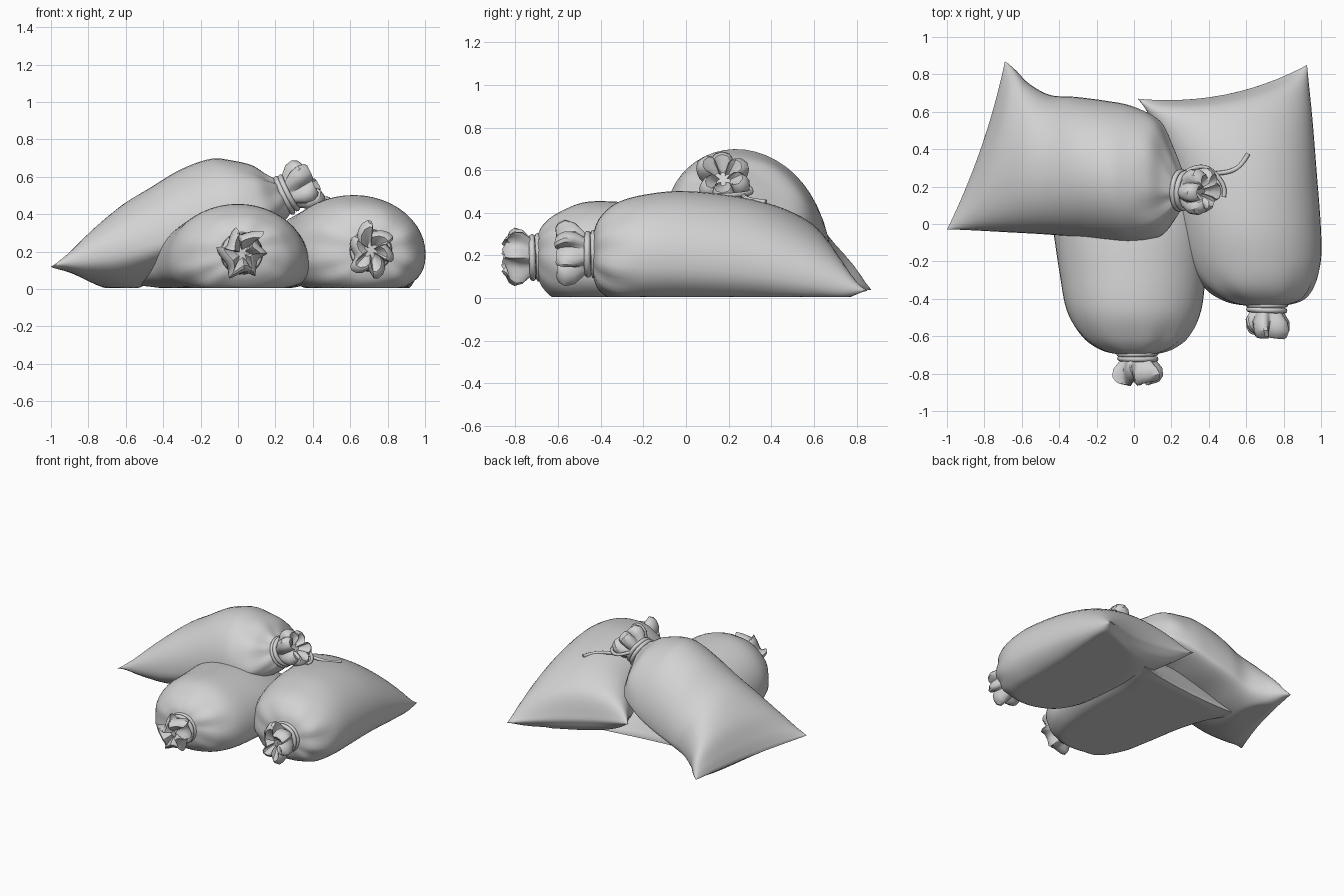
import bpy, bmesh, math, random
from mathutils import Vector

if "Cube" in bpy.data.objects:
    bpy.data.objects.remove(bpy.data.objects["Cube"])

random.seed(4)
cloth = bpy.data.materials.new("grey_cloth")
cloth.diffuse_color = (0.65, 0.65, 0.65, 1)
cloth.use_nodes = True
cloth.node_tree.nodes["Principled BSDF"].inputs["Base Color"].default_value = cloth.diffuse_color
SEG = 48


def finish(name, bm, angle=40):
    bmesh.ops.recalc_face_normals(bm, faces=bm.faces)
    me = bpy.data.meshes.new(name)
    bm.to_mesh(me)
    bm.free()
    me.materials.append(cloth)
    me.shade_smooth()
    me.set_sharp_from_angle(angle=math.radians(angle))
    ob = bpy.data.objects.new(name, me)
    bpy.context.collection.objects.link(ob)
    return ob


def loft(name, rings, angle=40, seam=False):
    bm = bmesh.new()
    vs = [[bm.verts.new(p) for p in ring] for ring in rings]
    n = len(vs[0])
    for a, b in zip(vs, vs[1:]):
        for i in range(n):
            j = (i + 1) % n
            bm.faces.new((a[i], a[j], b[j], b[i]))
    bm.faces.new(vs[0])
    end = vs[-1]
    if seam:
        # sewn end: join the upper edge to the lower edge in strips
        for i in range(n // 2):
            quad = (end[i], end[i + 1], end[n - i - 1], end[(n - i) % n])
            bm.faces.new(list(dict.fromkeys(quad)))
    else:
        bm.faces.new(end)
    return finish(name, bm, angle)


def spline(keys, t):
    # Catmull-Rom through rows of numbers
    i = min(int(t), len(keys) - 2)
    f = t - i
    a, b, c, d = (keys[min(max(k, 0), len(keys) - 1)] for k in range(i - 1, i + 3))
    return [0.5 * (2 * q + (r - p) * f + (2 * p - 5 * q + 4 * r - s) * f * f
                   + (3 * q - p - 3 * r + s) * f ** 3) for p, q, r, s in zip(a, b, c, d)]


def power(v, e):
    return math.copysign(abs(v) ** e, v)


def bag(name, keys, phase, lean=0):
    # each key: left edge xyz, right edge xyz, top z, bottom z, seam sag
    rings, steps = [], 6
    total = (len(keys) - 1) * steps
    for s in range(total + 1):
        t = s / steps
        k = spline(keys, t)
        left, right = Vector(k[0:3]), Vector(k[3:6])
        mid, half = (left + right) / 2, (right - left) / 2
        back = Vector((0, 0, 1)).cross(half).normalized()
        fold = 0.09 * max(0, 1 - t / 2.8) * min(1, t * 2)
        tilt = lean * max(0, 1 - t / 4)
        ring = []
        for i in range(SEG):
            a = 2 * math.pi * i / SEG
            c, sn = math.cos(a), math.sin(a)
            m = 1 + fold * math.cos(9 * a + phase) * (0.6 + 0.4 * math.sin(2 * a + phase))
            if sn >= 0:
                h, u, w = k[6] - mid.z, c, sn
            else:
                h, u, w = mid.z - k[7], power(c, 0.8), power(sn, 0.8)
            p = mid + half * u * m + Vector((0, 0, h * w * m)) - back * k[8] * (1 - u * u)
            p += back * tilt * h * w
            p.z = max(p.z, 0.004)
            ring.append(p)
        rings.append(ring)
    return loft(name, rings, 50, True)


def ruffle(name, base, axis, petals, phase):
    # gathered cloth mouth: wavy rings out, then folded back inside
    q = Vector(axis).to_track_quat('Z', 'Y')
    rows = [(-0.03, .085, .03), (0.0, .075, .08), (0.035, .09, .12), (0.08, .118, .16),
            (0.125, .118, .22), (0.155, .10, .26), (0.165, .083, .30), (0.145, .06, .35),
            (0.11, .03, .35)]
    n = petals * 8
    droop = [random.uniform(-0.035, 0.02) for _ in range(petals)]
    size = [random.uniform(-0.12, 0.12) for _ in range(petals)]
    twist = [random.uniform(-0.25, 0.25) for _ in range(petals)]
    rings = []
    for d, r, amp in rows:
        ring = []
        grow = max(0, d) / 0.16
        for i in range(n):
            g, a = i // 8, 2 * math.pi * i / n
            hump = grow * math.sin(math.pi * (i % 8) / 8)
            rr = r * (1 - amp * math.cos(petals * a) + 0.14 * grow * math.sin(2 * a + phase)
                      + size[g] * hump)
            b = a + phase + grow * 0.2 * math.sin(petals * a + 1.5 * phase) + twist[g] * hump
            z = d + droop[g] * hump
            ring.append(Vector(base) + q @ Vector((rr * math.cos(b), rr * math.sin(b), z)))
        rings.append(ring)
    return loft(name, rings, 35)


def rope(name, points, closed=False, radius=0.014):
    cu = bpy.data.curves.new(name, 'CURVE')
    cu.dimensions = '3D'
    cu.bevel_depth = radius
    cu.bevel_resolution = 2
    cu.resolution_u = 5
    cu.use_fill_caps = True
    sp = cu.splines.new('NURBS')
    sp.points.add(len(points) - 1)
    for p, co in zip(sp.points, points):
        p.co = (*co, 1)
    sp.use_cyclic_u = closed
    sp.use_endpoint_u = not closed
    sp.order_u = 4
    cu.materials.append(cloth)
    ob = bpy.data.objects.new(name, cu)
    bpy.context.collection.objects.link(ob)


def tie(name, base, axis):
    # two turns of cord around the neck
    q = Vector(axis).to_track_quat('Z', 'Y')
    for n, (d, r) in enumerate(((-0.008, .098), (0.02, .094))):
        pts = [Vector(base) + q @ Vector((r * 1.06 * math.cos(a), r * 1.06 * math.sin(a),
                                          d + 0.005 * math.sin(a + n)))
               for a in (2 * math.pi * i / 12 for i in range(12))]
        rope(f"{name}_{n + 1}", pts, True, 0.015)


# Bag lying in front, in the middle
bag("middle_bag", [
    (-.06, -.70, .20, .10, -.70, .20, .28, .12, 0),
    (-.17, -.675, .19, .20, -.67, .19, .34, .05, 0),
    (-.28, -.60, .17, .29, -.60, .17, .40, -.01, 0),
    (-.36, -.46, .15, .36, -.46, .15, .452, -.03, 0),
    (-.40, -.25, .13, .385, -.22, .13, .445, -.03, 0),
    (-.44, .00, .12, .39, .00, .12, .415, -.03, 0),
    (-.50, .20, .10, .385, .22, .10, .34, -.02, 0),
    (-.56, .35, .06, .375, .41, .05, .22, -.01, .01),
    (-.60, .45, .025, .37, .54, .025, .032, .012, .03)], 0.4)

# Bag lying on the right
bag("right_bag", [
    (.63, -.44, .20, .79, -.44, .20, .28, .12, 0),
    (.50, -.415, .20, .90, -.405, .20, .37, .04, 0),
    (.38, -.34, .20, .965, -.32, .19, .445, -.01, 0),
    (.29, -.20, .19, 1.0, -.19, .19, .485, -.03, 0),
    (.24, .00, .19, .998, .00, .18, .502, -.03, 0),
    (.20, .25, .19, .975, .30, .15, .47, -.03, 0),
    (.14, .45, .20, .955, .55, .10, .405, -.02, .01),
    (.07, .60, .20, .935, .75, .05, .30, .015, .035),
    (.02, .67, .20, .925, .85, .035, .125, .105, .07)], 1.7)

# Bag leaning on top of the others
bag("top_bag", [
    (.25, .10, .50, .25, .26, .50, .58, .42, 0),
    (.215, .03, .46, .20, .40, .45, .61, .36, 0),
    (.14, -.06, .41, .13, .555, .38, .66, .30, 0),
    (.00, -.095, .37, -.01, .63, .29, .688, .26, 0),
    (-.14, -.09, .33, -.16, .66, .23, .692, .19, 0),
    (-.30, -.07, .28, -.32, .68, .18, .635, .125, 0),
    (-.48, -.055, .23, -.45, .69, .14, .54, .05, 0),
    (-.66, -.045, .19, -.56, .75, .10, .445, .00, 0),
    (-.84, -.035, .155, -.63, .82, .07, .32, .01, .01),
    (-.95, -.03, .135, -.67, .855, .05, .18, .05, .02),
    (-1.0, -.03, .12, -.69, .87, .04, .09, .07, .03)], 2.9, 0.5)

# Gathered mouths and cords
for label, base, axis, petals, phase in (
        ("middle", (.02, -.70, .19), (.03, -1, 0), 6, 0.5),
        ("right", (.71, -.44, .205), (0, -1, .02), 6, 1.3),
        ("top", (.255, .18, .505), (.82, -.05, .45), 6, 2.2)):
    ruffle(label + "_mouth", base, axis, petals, phase)
    tie(label + "_cord", base, axis)

# Loose cord ends of the top bag
rope("long_cord_end", [(.25, .26, .54), (.30, .29, .52), (.38, .27, .49), (.46, .27, .475),
                       (.54, .285, .465), (.58, .32, .455), (.61, .375, .45)], radius=.012)
rope("short_cord_end", [(.28, .28, .53), (.35, .32, .50), (.42, .29, .49), (.46, .24, .485),
                        (.49, .19, .48), (.48, .145, .48)], radius=.012)
